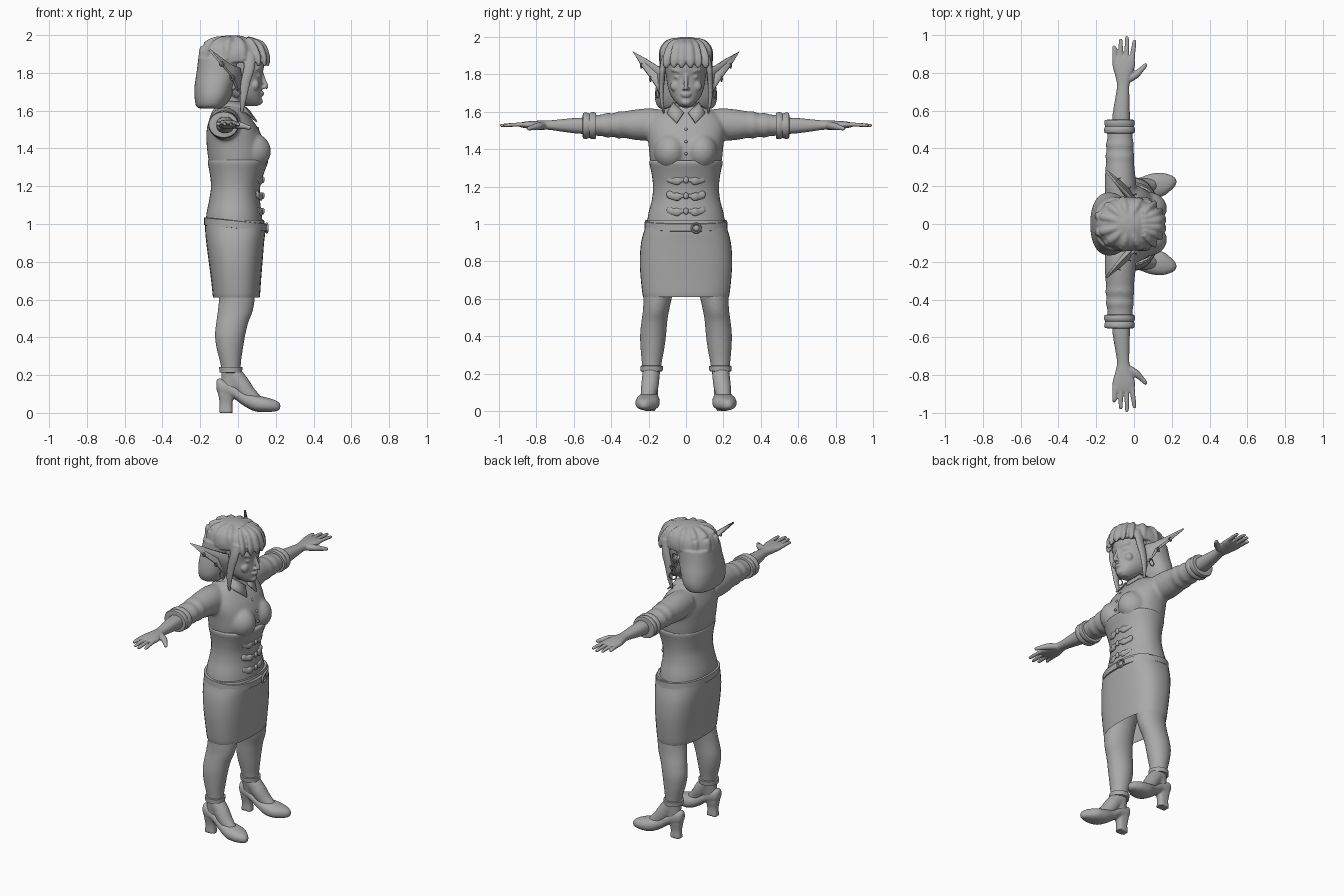
import bpy, bmesh, math
from mathutils import Vector

grey = bpy.data.materials.new("plain grey")
grey.diffuse_color = (0.4, 0.4, 0.4, 1)


def cr(p, q, r, s, t):
    return 0.5 * (2*q + (r-p)*t + (2*p-5*q+4*r-s)*t*t + (3*q-p-3*r+s)*t**3)


def skin(bm, rings):
    vs = [[bm.verts.new(c) for c in ring] for ring in rings]
    n = len(vs[0])
    for a, b in zip(vs, vs[1:]):
        for i in range(n):
            bm.faces.new((a[i], a[(i+1) % n], b[(i+1) % n], b[i]))
    bm.faces.new(vs[0])
    bm.faces.new(vs[-1])


def smooth_path(rows, sub):
    out = []
    for i in range(len(rows) - 1):
        four = [rows[max(i-1, 0)], rows[i], rows[i+1], rows[min(i+2, len(rows)-1)]]
        for k in range(sub):
            out.append([cr(*v, k / sub) for v in zip(*four)])
    return out + [list(rows[-1])]


def loft(bm, rows, axis='z', n=2.0, sub=4, seg=40, tilt=0.0):
    """Rows: (position, a0, a1, b0, b1), or (z, x0, x1, half width)."""
    rows = [r if len(r) == 5 else (r[0], r[1], r[2], -r[3], r[3]) for r in rows]
    rings = []
    for t, a0, a1, b0, b1 in smooth_path(rows, sub):
        ring = []
        for k in range(seg):
            c, s = math.cos(2*math.pi*k/seg), math.sin(2*math.pi*k/seg)
            a = (a0+a1)/2 + (a1-a0)/2 * math.copysign(abs(c)**(2/n), c)
            b = (b0+b1)/2 + (b1-b0)/2 * math.copysign(abs(s)**(2/n), s)
            ring.append({'z': (a, b, t + tilt*a), 'y': (a, t, b), 'x': (t, a, b)}[axis])
        rings.append(ring)
    skin(bm, rings)


def tube(bm, rows, flat=None, sub=4, seg=14):
    """Rows: (x, y, z, radius); flat = (direction, factor) squashes it."""
    pts = smooth_path(rows, sub)
    rings = []
    for i, p in enumerate(pts):
        d = (Vector(pts[min(i+1, len(pts)-1)][:3]) - Vector(pts[max(i-1, 0)][:3])).normalized()
        u = d.cross(Vector((0.31, 0.2, 0.9) if abs(d.z) < 0.8 else (1, 0.1, 0))).normalized()
        w = d.cross(u)
        ring = []
        for k in range(seg):
            o = (u*math.cos(2*math.pi*k/seg) + w*math.sin(2*math.pi*k/seg)) * p[3]
            if flat:
                v = Vector(flat[0]).normalized()
                o -= v * o.dot(v) * (1 - flat[1])
            ring.append(Vector(p[:3]) + o)
        rings.append(ring)
    skin(bm, rings)


def ball(bm, c, r):
    vs = bmesh.ops.create_uvsphere(bm, u_segments=20, v_segments=12, radius=1)['verts']
    for v in vs:
        v.co = Vector((c[i] + v.co[i]*r[i] for i in range(3)))


def mirror(bm):
    new = bmesh.ops.duplicate(bm, geom=bm.verts[:] + bm.edges[:] + bm.faces[:])['geom']
    for v in new:
        if isinstance(v, bmesh.types.BMVert):
            v.co.y *= -1


def make(name, bm, voxel=0, soften=0, thick=0):
    bmesh.ops.recalc_face_normals(bm, faces=bm.faces[:])
    me = bpy.data.meshes.new(name)
    bm.to_mesh(me)
    bm.free()
    ob = bpy.data.objects.new(name, me)
    bpy.context.collection.objects.link(ob)
    me.materials.append(grey)
    bpy.ops.object.select_all(action='DESELECT')
    ob.select_set(True)
    bpy.context.view_layer.objects.active = ob
    bpy.ops.object.shade_smooth_by_angle(angle=math.radians(45))
    if thick:
        m = ob.modifiers.new("thickness", 'SOLIDIFY')
        m.thickness, m.offset = thick, 0
    if voxel:
        m = ob.modifiers.new("blend", 'REMESH')
        m.mode, m.voxel_size, m.use_smooth_shade = 'VOXEL', voxel, True
        m = ob.modifiers.new("soften", 'SMOOTH')
        m.factor, m.iterations = 0.5, soften


# blouse: sleeves and bust mirrored, then torso
bm = bmesh.new()
loft(bm, [(.12, -.15, .01, 1.46, 1.61), (.2, -.155, .012, 1.445, 1.618), (.28, -.152, .005, 1.45, 1.61),
          (.33, -.148, .0, 1.46, 1.602), (.36, -.152, .003, 1.456, 1.602), (.39, -.145, -.004, 1.466, 1.59),
          (.42, -.15, .0, 1.46, 1.594), (.45, -.142, -.006, 1.47, 1.585), (.5, -.14, -.008, 1.47, 1.582)], 'y')
ball(bm, (.07, .083, 1.385), (.105, .088, .1))
mirror(bm)
loft(bm, [(1.2, -.13, .1, .16), (1.33, -.155, .135, .19), (1.42, -.166, .14, .2), (1.5, -.166, .11, .21),
          (1.56, -.15, .07, .195), (1.6, -.135, .04, .15), (1.63, -.11, .03, .07)], n=2.2)
make("blouse", bm, .009, 8)

# rolled cuffs
bm = bmesh.new()
loft(bm, [(.48, -.135, -.01, 1.475, 1.575), (.482, -.155, .003, 1.456, 1.594), (.505, -.158, .005, 1.453, 1.597),
          (.515, -.152, .0, 1.46, 1.59), (.53, -.157, .004, 1.455, 1.595), (.55, -.153, .0, 1.458, 1.592),
          (.552, -.12, -.02, 1.48, 1.565)], 'y', sub=2)
mirror(bm)
make("cuffs", bm)

# forearms, hands and fingers
bm = bmesh.new()
loft(bm, [(.5, -.115, -.018, 1.48, 1.568), (.58, -.113, -.022, 1.483, 1.567), (.66, -.1, -.024, 1.493, 1.56),
          (.73, -.09, -.025, 1.503, 1.553), (.78, -.098, -.014, 1.503, 1.552), (.83, -.112, .004, 1.508, 1.55),
          (.87, -.113, .004, 1.514, 1.545), (.89, -.108, 0, 1.52, 1.54)], 'y', n=2.3)
for x0, x1, tip in [(-.101, -.105, .945), (-.071, -.07, .98), (-.04, -.037, .994), (-.01, .002, .975)]:
    tube(bm, [(x0, .86, 1.531, .014), (x0*.5+x1*.5, .92, 1.53, .0125), (x1, tip-.01, 1.526, .01),
              (x1, tip, 1.525, .004)], ((0, 0, 1), .85))
tube(bm, [(-.03, .765, 1.525, .02), (.01, .79, 1.522, .02), (.042, .82, 1.515, .014), (.06, .84, 1.51, .011),
          (.067, .848, 1.508, .005)])
mirror(bm)
make("arms_and_hands", bm, .0045, 3)

# corset with seams
bm = bmesh.new()
loft(bm, [(1.01, -.17, .13, .208), (1.06, -.166, .125, .2), (1.13, -.152, .116, .182), (1.2, -.143, .118, .176),
          (1.27, -.15, .138, .184), (1.325, -.16, .158, .196), (1.34, -.155, .15, .192)], n=2.15)
make("corset", bm)

# corset bow clasps and rim
bm = bmesh.new()
for z in (1.235, 1.15, 1.068):
    for s in (-1, 1):
        tube(bm, [(.126, 0, z, .012), (.127, s*.025, z, .011), (.122, s*.045, z-.004, .022),
                  (.112, s*.07, z-.002, .018), (.1, s*.09, z+.008, .02), (.094, s*.1, z+.01, .008)], ((1, 0, 0), .5))
    ball(bm, (.13, 0, z), (.011, .014, .018))
make("corset_clasps", bm)

# belt and buckle
bm = bmesh.new()
loft(bm, [(.975, -.172, .148, .214), (.977, -.18, .154, .222), (1.015, -.18, .154, .22),
          (1.018, -.165, .14, .205)], n=2.25, sub=1, tilt=-.1)
make("belt", bm)
bm = bmesh.new()
tube(bm, [(.152 - .004*math.cos(a), .055 + .024*math.cos(a), .978 + .024*math.sin(a), .006)
          for a in [i*math.pi/8 for i in range(17)]], sub=1, seg=8)
ball(bm, (.148, .055, .978), (.008, .016, .016))
make("belt_buckle", bm)

# skirt, folded inside at the hem
bm = bmesh.new()
loft(bm, [(.75, -.12, .1, .215), (.64, -.125, .108, .222), (.618, -.127, .11, .224), (.617, -.133, .116, .231),
          (.7, -.142, .122, .241), (.8, -.155, .13, .247), (.9, -.168, .138, .24),
          (.97, -.174, .145, .222), (1.02, -.172, .138, .21)], n=2.5, sub=3)
make("skirt", bm)

# legs and insteps
bm = bmesh.new()
loft(bm, [(.8, -.12, .1, .03, .22), (.62, -.102, .09, .072, .226), (.54, -.107, .078, .09, .23),
          (.48, -.115, .055, .1, .238), (.41, -.122, .038, .106, .245), (.34, -.113, .026, .115, .243),
          (.27, -.095, .016, .128, .237), (.22, -.088, .014, .136, .232), (.12, -.09, .01, .155, .225)])
tube(bm, [(-.035, .185, .22, .045), (.01, .19, .16, .048), (.05, .198, .105, .044), (.1, .205, .06, .035)])
mirror(bm)
make("legs", bm, .007, 4)

# ankle straps
bm = bmesh.new()
loft(bm, [(.212, -.08, .01, .14, .23), (.214, -.098, .022, .125, .243), (.242, -.1, .023, .122, .244),
          (.244, -.08, .01, .14, .23)], sub=1)
mirror(bm)
make("ankle_straps", bm)

# pumps with block heels
bm = bmesh.new()
loft(bm, [(-.115, .18, .205, .125, .17), (-.095, .155, .226, .095, .183), (-.03, .15, .232, .08, .152),
          (.03, .148, .245, .038, .112), (.09, .14, .266, .008, .095), (.15, .146, .27, .004, .082),
          (.195, .178, .258, .008, .068), (.216, .2, .245, .014, .055), (.224, .215, .232, .025, .045)], 'x', n=2.3)
loft(bm, [(0, -.1, -.028, .162, .22), (.05, -.097, -.03, .165, .217), (.1, -.105, -.02, .157, .224),
          (.13, -.108, -.01, .157, .224)], n=3)
mirror(bm)
make("shoes", bm, .006, 2)

# head with face features and neck
bm = bmesh.new()
tube(bm, [(.112, .015, 1.806, .009), (.12, .04, 1.817, .011), (.1, .078, 1.825, .008)])
ball(bm, (.106, .042, 1.785), (.015, .024, .011))
ball(bm, (.09, .055, 1.735), (.024, .03, .03))
ball(bm, (.135, .011, 1.722), (.012, .01, .008))
mirror(bm)
tube(bm, [(.122, 0, 1.81, .01), (.135, 0, 1.77, .01), (.149, 0, 1.73, .012), (.145, 0, 1.718, .009)])
ball(bm, (.124, 0, 1.694), (.016, .029, .007))
ball(bm, (.122, 0, 1.683), (.016, .024, .007))
ball(bm, (.11, 0, 1.65), (.022, .028, .02))
loft(bm, [(1.625, .04, .105, .025), (1.645, -.01, .122, .05), (1.68, -.07, .124, .078), (1.72, -.12, .126, .094),
          (1.78, -.15, .126, .105), (1.84, -.16, .138, .112), (1.9, -.15, .12, .108), (1.95, -.1, .08, .08)], n=2.1)
loft(bm, [(1.54, -.11, .04, .075), (1.6, -.09, .03, .058), (1.68, -.08, .035, .055), (1.74, -.08, .03, .05)])
make("head", bm, .0055, 3)

# bobbed hair: side locks, fringe, crown and back
bm = bmesh.new()
tube(bm, [(.06, .11, 1.9, .03), (.06, .125, 1.83, .03), (.04, .13, 1.75, .026), (.028, .13, 1.67, .02),
          (.022, .122, 1.61, .012), (.02, .115, 1.575, .004)], ((0, 1, 0), .55))
for y in (.022, .062, .1):
    x = .16 - 5 * y * y
    tube(bm, [(.05, y*.5, 1.975, .02), (x-.03, y*.8, 1.945, .024), (x-.004, y, 1.89, .024),
              (x, y*1.05, 1.855, .02), (x-.002, y*1.05, 1.835, .01)], ((1, 0, 0), .6))
for a in (70, 100, 130, 160):
    c, s = math.cos(math.radians(a)), math.sin(math.radians(a))
    tube(bm, [(-.03 + .03*c, .02*s, 1.985, .012), (-.03 + .1*c, .085*s, 1.968, .022),
              (-.03 + .155*c, .118*s, 1.93, .026), (-.03 + .17*c, .128*s, 1.87, .02)])
mirror(bm)
loft(bm, [(1.856, -.21, .15, .14), (1.9, -.205, .148, .143), (1.95, -.182, .118, .125), (1.98, -.13, .06, .085),
          (1.995, -.08, .02, .045), (1.999, -.05, -.01, .015)])
loft(bm, [(1.612, -.205, -.08, .12), (1.625, -.222, -.06, .15), (1.67, -.23, -.035, .166), (1.73, -.23, -.015, .162),
          (1.8, -.22, .01, .148), (1.88, -.21, .05, .14)], n=2.3)
make("hair", bm, .006, 4)

# pointed ears: rim points fanned to a sunken middle
bm = bmesh.new()
rim = [(.01, .115, 1.825), (-.03, .155, 1.842), (-.085, .21, 1.878), (-.15, .285, 1.922), (-.085, .238, 1.845),
       (-.03, .19, 1.782), (-.012, .16, 1.735), (0, .14, 1.702), (.015, .125, 1.715), (.02, .118, 1.77)]
vs = [bm.verts.new(p) for p in rim]
mid = bm.verts.new((-.045, .15, 1.8))
for a, b in zip(vs, vs[1:] + vs[:1]):
    bm.faces.new((a, b, mid))
mirror(bm)
make("ears", bm, thick=.012)

# earrings
bm = bmesh.new()
for cx, cy, cz, r in [(-.01, .152, 1.695, .022), (-.03, .19, 1.775, .012), (-.085, .238, 1.845, .011)]:
    tube(bm, [(cx + r*math.cos(a), cy + .3*r*math.cos(a), cz + r*math.sin(a), .004)
              for a in [i*math.pi/8 for i in range(17)]], sub=1, seg=8)
mirror(bm)
make("earrings", bm)

# collar flaps
bm = bmesh.new()
vs = [bm.verts.new(p) for p in [(-.09, .065, 1.65), (.01, .066, 1.645), (.062, .012, 1.595),
                                (.1, .05, 1.54), (.045, .1, 1.59), (-.09, .1, 1.615)]]
bm.faces.new((vs[0], vs[1], vs[4], vs[5]))
bm.faces.new((vs[1], vs[2], vs[3], vs[4]))
mirror(bm)
make("collar", bm, thick=.009)

# blouse buttons
bm = bmesh.new()
for x, z in [(.104, 1.505), (.134, 1.44), (.147, 1.375)]:
    ball(bm, (x, 0, z), (.008, .008, .008))
make("buttons", bm)
